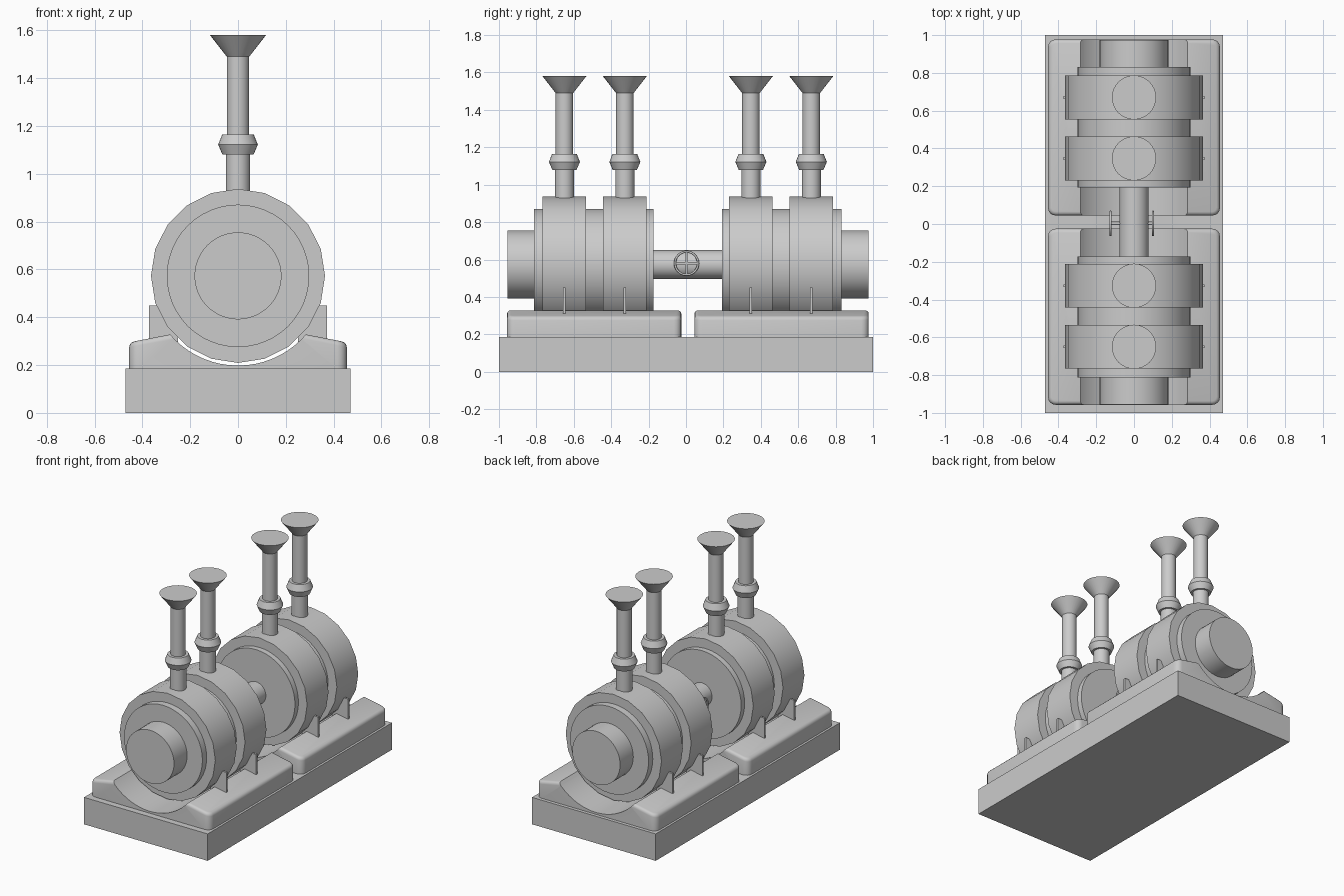
import bpy, bmesh, math
from mathutils import Matrix

if "Cube" in bpy.data.objects:
    bpy.data.objects.remove(bpy.data.objects["Cube"])

AXIS_Z = 0.573   # height of the drum axis
MID_Y = 0.01     # the two drums mirror about this y


def finish(name, bm, angle=35):
    bmesh.ops.recalc_face_normals(bm, faces=bm.faces)
    me = bpy.data.meshes.new(name)
    bm.to_mesh(me)
    bm.free()
    ob = bpy.data.objects.new(name, me)
    bpy.context.collection.objects.link(ob)
    if angle:
        smooth(ob, angle)
    return ob


def smooth(ob, angle=35):
    bpy.ops.object.select_all(action='DESELECT')
    ob.select_set(True)
    bpy.context.view_layer.objects.active = ob
    bpy.ops.object.shade_smooth_by_angle(angle=math.radians(angle))


def box(name, x0, x1, y0, y1, z0, z1):
    bm = bmesh.new()
    m = (Matrix.Translation(((x0 + x1) / 2, (y0 + y1) / 2, (z0 + z1) / 2))
         @ Matrix.Diagonal((x1 - x0, y1 - y0, z1 - z0, 1)))
    bmesh.ops.create_cube(bm, size=1, matrix=m)
    return finish(name, bm, 0)


def lathe(name, profile, matrix, sides):
    # closed solid of revolution about local z, profile = (radius, height)
    bm = bmesh.new()
    rings = [[bm.verts.new((r * math.cos(2 * math.pi * i / sides),
                            r * math.sin(2 * math.pi * i / sides), h))
              for i in range(sides)] for r, h in profile]
    for a, b in zip(rings, rings[1:]):
        for i in range(sides):
            j = (i + 1) % sides
            bm.faces.new((a[i], a[j], b[j], b[i]))
    bm.faces.new(rings[0][::-1])
    bm.faces.new(rings[-1])
    bm.transform(matrix)
    return finish(name, bm)


def along_y(name, r, y0, y1, sides=48):
    m = Matrix.Translation((0, 0, AXIS_Z)) @ Matrix.Rotation(-math.pi / 2, 4, 'X')
    return lathe(name, [(r, y0), (r, y1)], m, sides)


def cradle(name, y0, y1):
    # rounded pad with a sloping top, hollowed by the drum
    section = [(-.455, .183), (.455, .183), (.455, .295), (0, .383), (-.455, .295)]
    bm = bmesh.new()
    face = bm.faces.new([bm.verts.new((x, y0, z)) for x, z in section])
    ext = bmesh.ops.extrude_face_region(bm, geom=[face])
    bmesh.ops.translate(bm, vec=(0, y1 - y0, 0),
                        verts=[v for v in ext['geom'] if isinstance(v, bmesh.types.BMVert)])
    bmesh.ops.recalc_face_normals(bm, faces=bm.faces)
    # upright corners, then the upper rim
    corners = [e for e in bm.edges if abs(e.verts[0].co.z - e.verts[1].co.z) > .1
               and abs(e.verts[0].co.x - e.verts[1].co.x) < .01]
    bmesh.ops.bevel(bm, geom=corners, offset=.04, segments=4, profile=.5, affect='EDGES')
    bm.normal_update()
    rim = [e for e in bm.edges if min(v.co.z for v in e.verts) > .25
           and sum(f.normal.z > .5 for f in e.link_faces) == 1]
    bmesh.ops.bevel(bm, geom=rim, offset=.02, segments=3, profile=.5, affect='EDGES')
    ob = finish(name, bm, 0)
    cutter = along_y("cradle_cutter", .375, y0 - .1, y1 + .1, 64)
    cutter.hide_render = True
    mod = ob.modifiers.new("trough", 'BOOLEAN')
    mod.operation = 'DIFFERENCE'
    mod.solver = 'EXACT'
    mod.object = cutter
    bpy.context.view_layer.objects.active = ob
    bpy.ops.object.modifier_apply(modifier=mod.name)
    bpy.data.objects.remove(cutter)
    smooth(ob)


# Base slab
box("base", -.47, .47, -1, 1, 0, .185)

STACK = [(.051, .90), (.051, 1.08), (.065, 1.08), (.083, 1.122), (.066, 1.165),
         (.047, 1.165), (.047, 1.49), (.117, 1.58)]

for label, s in (("front", -1), ("rear", 1)):
    def span(a, b):
        return sorted((MID_Y + s * a, MID_Y + s * b))

    # Cradle, drum body and end stub
    cradle(label + "_cradle", *span(.035, .967))
    along_y(label + "_drum", .298, *span(.183, .822))
    along_y(label + "_end_stub", .182, *span(.80, .965))

    for n, c in (("inner", .337), ("outer", .66)):
        # Wide 20-sided band with a chimney on top
        along_y(f"{label}_{n}_band", .364, *span(c - .116, c + .116), sides=20)
        y = MID_Y + s * c
        lathe(f"{label}_{n}_chimney", STACK, Matrix.Translation((0, y, 0)), 32)
        # Thin support fins on both sides
        for side, k in (("left", -1), ("right", 1)):
            x0, x1 = sorted((k * .25, k * .372))
            box(f"{label}_{n}_{side}_fin", x0, x1, y - .007, y + .007, .29, .45)

# Connecting pipe
along_y("connecting_pipe", .077, -.19, .21, 32)

# Handwheels on a cross axle
wheel_y, wheel_z = .003, .58
across = Matrix.Translation((0, wheel_y, wheel_z)) @ Matrix.Rotation(math.pi / 2, 4, 'Y')
lathe("wheel_axle", [(.009, -.13), (.009, .105)], across, 12)
for side, x in (("left", -.125), ("right", .1)):
    bpy.ops.mesh.primitive_torus_add(location=(x, wheel_y, wheel_z),
                                     rotation=(0, math.pi / 2, 0), major_radius=.062,
                                     minor_radius=.006, major_segments=32, minor_segments=8)
    bpy.context.object.name = side + "_wheel_rim"
    smooth(bpy.context.object, 60)
    box(side + "_wheel_spoke_a", x - .004, x + .004, wheel_y - .06, wheel_y + .06,
        wheel_z - .006, wheel_z + .006)
    box(side + "_wheel_spoke_b", x - .004, x + .004, wheel_y - .006, wheel_y + .006,
        wheel_z - .06, wheel_z + .06)
